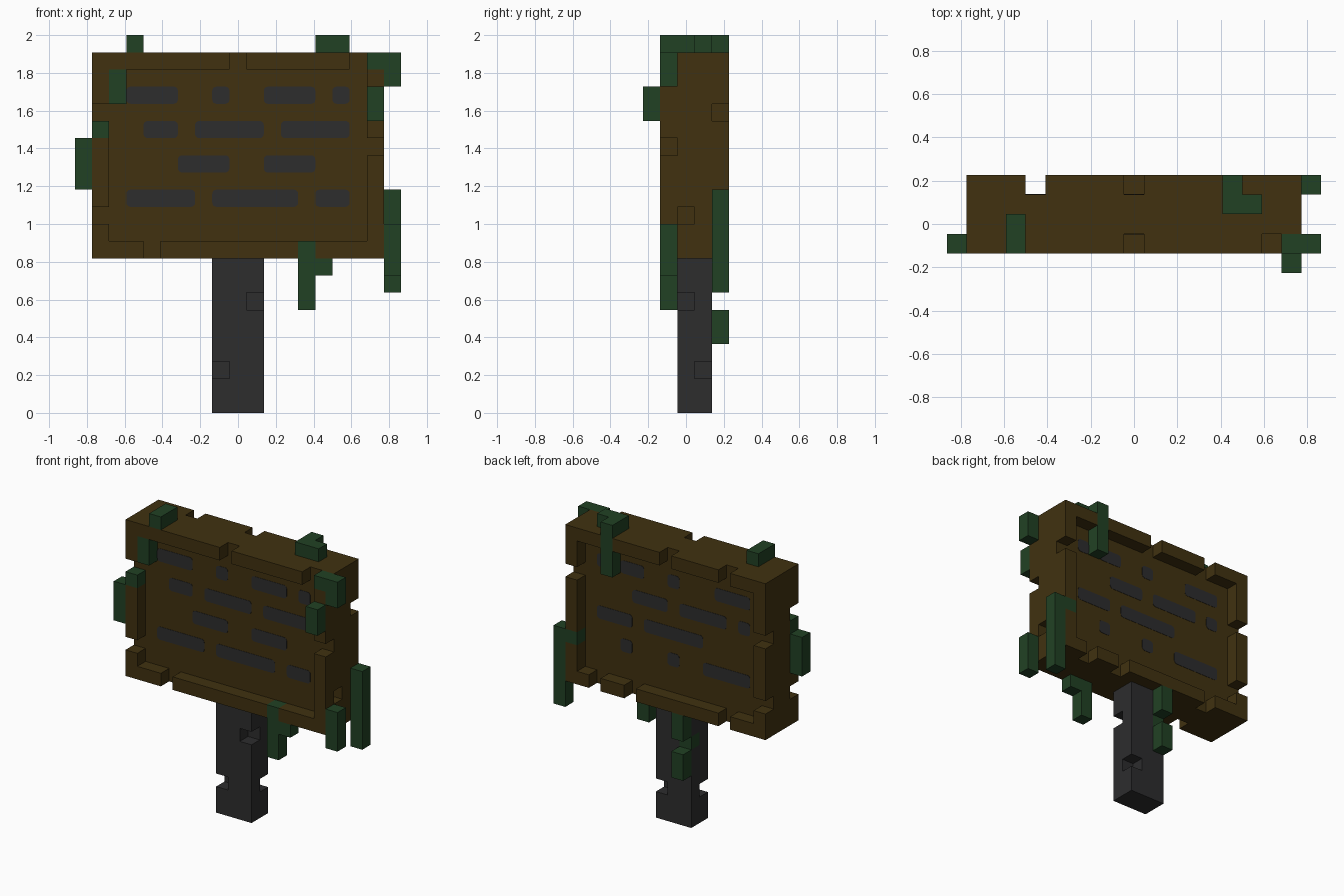
import bpy, bmesh, math
from itertools import product

cube = bpy.data.objects.get("Cube")
if cube:
    bpy.data.objects.remove(cube, do_unlink=True)

U = 1 / 11  # size of one block


def material(name, rgb):
    m = bpy.data.materials.new(name)
    m.use_nodes = True
    m.diffuse_color = (*rgb, 1)
    bsdf = m.node_tree.nodes["Principled BSDF"]
    bsdf.inputs["Base Color"].default_value = (*rgb, 1)
    bsdf.inputs["Roughness"].default_value = 0.9
    return m


WOOD = material("dark brown wood", (0.052, 0.031, 0.005))
GREY = material("charcoal grey", (0.026, 0.026, 0.027))
LEAF = material("deep green vine", (0.0152, 0.053, 0.0176))


def block(x0, x1, y0, y1, z0, z1):
    """Set of block cells, both ends included."""
    return set(product(range(x0, x1 + 1), range(y0, y1 + 1), range(z0, z1 + 1)))


def finish(name, bm, mat):
    bmesh.ops.recalc_face_normals(bm, faces=bm.faces[:])
    me = bpy.data.meshes.new(name)
    bm.to_mesh(me)
    bm.free()
    me.materials.append(mat)
    ob = bpy.data.objects.new(name, me)
    bpy.context.collection.objects.link(ob)
    return ob


def build_blocks(name, cells, solid, mat):
    """Skin the open sides of a set of cells."""
    bm = bmesh.new()
    verts = {}

    def vert(p):
        if p not in verts:
            verts[p] = bm.verts.new(((p[0] - .5) * U, (p[1] - .5) * U, p[2] * U))
        return verts[p]

    for c in sorted(cells):
        for axis, side in product(range(3), (0, 1)):
            n = list(c)
            n[axis] += 2 * side - 1
            if tuple(n) in solid:
                continue
            a, b = (axis + 1) % 3, (axis + 2) % 3
            ring = []
            for da, db in ((0, 0), (1, 0), (1, 1), (0, 1)):
                p = list(c)
                p[axis] += side
                p[a] += da
                p[b] += db
                ring.append(vert(tuple(p)))
            bm.faces.new(ring if side else ring[::-1])
    me = bpy.data.meshes.new(name)
    bm.to_mesh(me)
    bm.free()
    me.materials.append(mat)
    ob = bpy.data.objects.new(name, me)
    bpy.context.collection.objects.link(ob)


# Board: slab with a raised rim on front and back
board = block(-8, 8, -1, 2, 9, 20)
board -= block(-7, 7, -1, -1, 10, 19) | block(-7, 7, 2, 2, 10, 19)
# Chips out of the front rim, the back rim and the side
board -= {(0, -1, 20), (7, -1, 20), (8, -1, 15), (-8, -1, 17), (-8, -1, 11), (-5, -1, 9)}
board -= {(0, 2, 20), (-5, 2, 20), (8, 2, 17), (-8, 2, 16), (-8, 2, 11),
          (6, 2, 9), (3, 2, 9), (-5, 2, 9)}
board -= {(8, 0, 11)}

# Post with chipped corners
post = block(-1, 1, 0, 1, 0, 8)
post -= {(1, 0, 6), (-1, 0, 2), (1, 1, 2)}

# Vines, growing over and partly into the wood
vines = {
    "vine_top_right": block(-6, -6, -1, 0, 21, 21) | block(-7, -7, -1, -1, 18, 19),
    "vine_top_left": block(5, 6, 1, 1, 21, 21) | block(5, 5, 2, 2, 18, 21),
    "vine_corner": {(8, -1, 20)} | block(9, 9, -1, -1, 19, 20) | block(8, 8, -2, -2, 17, 18),
    "vine_right_side": {(-8, -1, 16)} | block(-9, -9, -1, -1, 13, 15),
    "vine_left_front": block(9, 9, -1, -1, 8, 10),
    "vine_left_back": {(8, 2, 12)} | block(9, 9, 2, 2, 7, 12),
    "vine_bottom": block(4, 4, -1, -1, 6, 9) | {(5, -1, 8)},
    "vine_post": block(-1, -1, 2, 2, 7, 8) | {(-1, 1, 6)} | block(-1, -1, 2, 2, 4, 5),
}
for cells in vines.values():
    board -= cells
    post -= cells

solid = board | post
for cells in vines.values():
    solid |= cells
build_blocks("sign_board", board, solid, WOOD)
build_blocks("post", post, solid, GREY)
for name, cells in vines.items():
    build_blocks(name, cells, solid, LEAF)


# Painted bars: thin rounded plates on the recessed panels
def painted_bars(name, rows, y_surface, outward, thick=0.002, r=0.022):
    bm = bmesh.new()
    for k, spans in rows.items():
        for a, b in spans:
            x0, x1, z0, z1 = a * U, b * U, k * U, (k + 1) * U
            ring = []
            corners = ((x1 - r, z1 - r), (x0 + r, z1 - r), (x0 + r, z0 + r), (x1 - r, z0 + r))
            for q, (cx, cz) in enumerate(corners):
                for s in range(5):
                    t = math.pi / 2 * (q + s / 4)
                    ring.append(bm.verts.new((cx + r * math.cos(t), y_surface, cz + r * math.sin(t))))
            face = bm.faces.new(ring)
            ext = bmesh.ops.extrude_face_region(bm, geom=[face], use_keep_orig=True)
            moved = [v for v in ext["geom"] if isinstance(v, bmesh.types.BMVert)]
            bmesh.ops.translate(bm, verts=moved, vec=(0, outward * thick, 0))
    finish(name, bm, GREY)


front_rows = {
    18: [(-6.5, -3.5), (-1.5, -.5), (1.5, 4.5), (5.5, 6.5)],
    16: [(-5.5, -3.5), (-2.5, 1.5), (2.5, 6.5)],
    14: [(-3.5, -.5), (1.5, 4.5)],
    12: [(-6.5, -2.5), (-1.5, 3.5), (4.5, 6.5)],
}
back_rows = {
    18: [(-6.5, -3.5), (-.5, .5), (2.5, 4.5), (5.5, 6.5)],
    16: [(-6.5, -5.5), (-4.5, -.5), (.5, 3.5)],
    14: [(-2.5, 2.5), (3.5, 6.5)],
    12: [(-6.5, -2.5), (-.5, .5), (3.5, 4.5)],
}
painted_bars("front_bars", front_rows, -.5 * U, -1)
painted_bars("back_bars", back_rows, 1.5 * U, 1)
